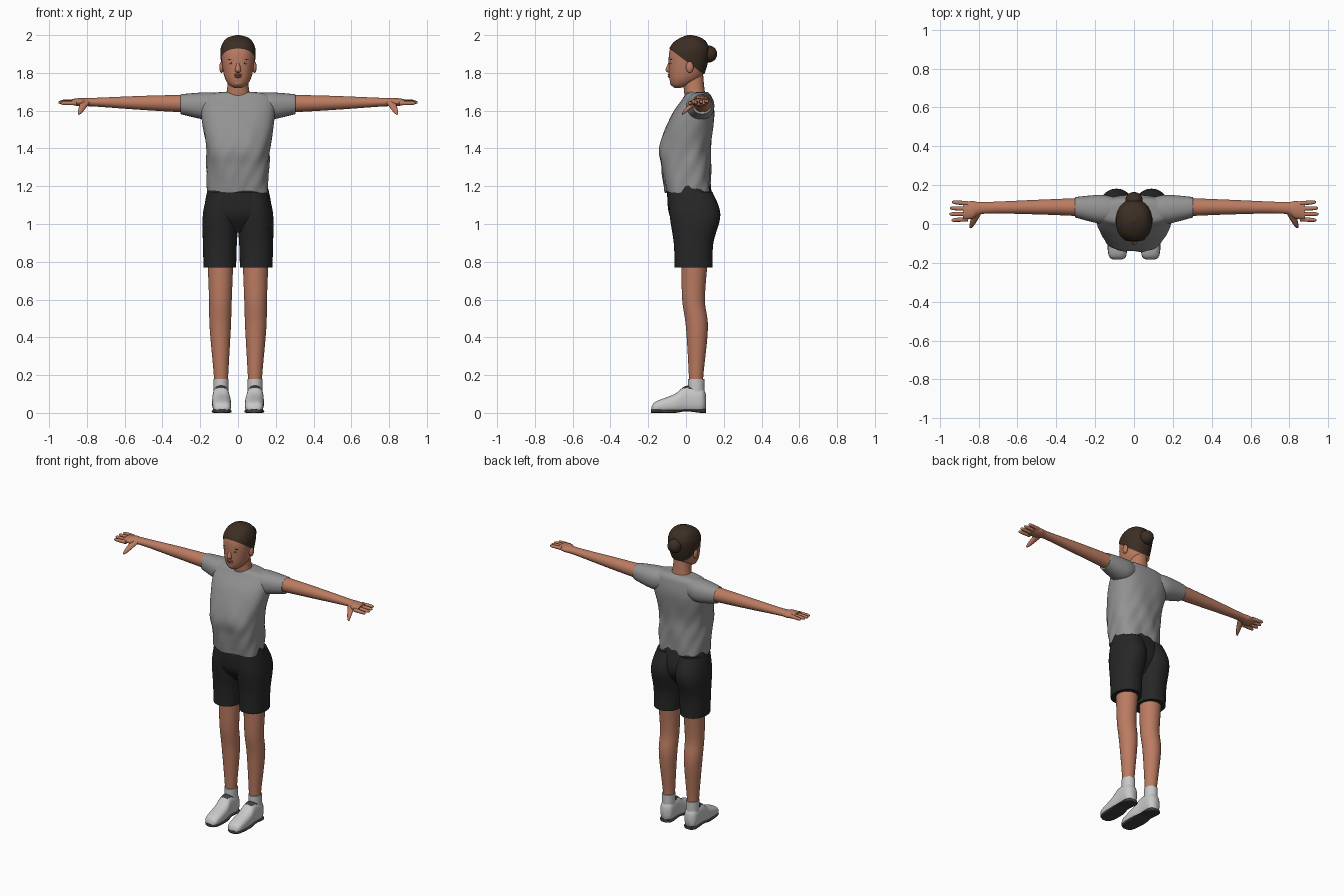
import bpy, bmesh, math
from mathutils import Vector

if "Cube" in bpy.data.objects:
    bpy.data.objects.remove(bpy.data.objects["Cube"], do_unlink=True)


def material(name, red, green, blue):
    mat = bpy.data.materials.new(name)
    mat.use_nodes = True
    mat.diffuse_color = (red, green, blue, 1)
    shader = mat.node_tree.nodes["Principled BSDF"]
    shader.inputs["Base Color"].default_value = mat.diffuse_color
    shader.inputs["Roughness"].default_value = .8
    return mat


SKIN = material("skin", red=.5, green=.2, blue=.12)
LIPS = material("lips", red=.4, green=.13, blue=.09)
HAIR = material("hair_brown", red=.045, green=.027, blue=.017)
SHIRT = material("shirt_grey", red=.29, green=.29, blue=.29)
SHORTS = material("shorts_black", red=.02, green=.02, blue=.02)
WHITE = material("shoe_white", red=.58, green=.58, blue=.58)
DARK = material("sole_dark", red=.05, green=.05, blue=.05)
EYE = material("eye_white", red=.5, green=.45, blue=.4)


def finish(name, bm, materials, mirror=False):
    """Turn a bmesh into a smooth shaded object, doubled across x if paired."""
    bmesh.ops.recalc_face_normals(bm, faces=bm.faces)
    mesh = bpy.data.meshes.new(name)
    bm.to_mesh(mesh)
    bm.free()
    for mat in materials:
        mesh.materials.append(mat)
    for face in mesh.polygons:
        face.use_smooth = True
    mesh.set_sharp_from_angle(angle=math.radians(60))
    part = bpy.data.objects.new(name, mesh)
    bpy.context.scene.collection.objects.link(part)
    if mirror:
        part.modifiers.new("mirror", "MIRROR").use_mirror_merge = False


def spline(rows, steps):
    """Smooth Catmull-Rom interpolation between sections."""
    padded = [rows[0], *rows, rows[-1]]
    for quad in zip(padded, padded[1:], padded[2:], padded[3:]):
        for step in range(steps):
            t = step / steps
            yield [b + t / 2 * (c - a + t * (2*a - 5*b + 4*c - d + t * (3*b - 3*c + d - a)))
                   for a, b, c, d in zip(*quad)]
    yield rows[-1]


def upright(z, half, front, back, x=0):
    """Horizontal section at height z."""
    return z, x - half, x + half, front, back


def sideways(x, y, z, depth, height):
    """Section across a part that runs along x."""
    return x, y - depth / 2, y + depth / 2, z - height / 2, z + height / 2


def lengthwise(y, x, half, low, high):
    """Section across a part that runs along y."""
    return y, x - half, x + half, low, high


def loft_mesh(rows, axis, power=2.2, sides=40, steps=6):
    bm = bmesh.new()
    rings = []
    for place, low_a, high_a, low_b, high_b in spline(rows, steps):
        ring = []
        for side in range(sides):
            turn = math.tau * side / sides
            point = []
            for wave, low, high in ((math.cos(turn), low_a, high_a),
                                    (math.sin(turn), low_b, high_b)):
                bulge = math.copysign(abs(wave) ** (2 / power), wave)
                point.append((low + high + (high - low) * bulge) / 2)
            point.insert(axis, place)
            ring.append(bm.verts.new(point))
        rings.append(ring)
    for lower, upper in zip(rings, rings[1:]):
        for side in range(sides):
            bm.faces.new((lower[side - 1], lower[side], upper[side], upper[side - 1]))
    bm.faces.new(rings[0])
    bm.faces.new(rings[-1])
    return bm


def loft(name, mat, rows, axis=2, mirror=False, **shape):
    finish(name, loft_mesh(rows, axis, **shape), [mat], mirror)


def ball(name, mat, centre, radii, mirror=False):
    bm = bmesh.new()
    bmesh.ops.create_uvsphere(bm, u_segments=20, v_segments=12, radius=1)
    bmesh.ops.scale(bm, vec=radii, verts=bm.verts)
    bmesh.ops.translate(bm, vec=centre, verts=bm.verts)
    finish(name, bm, [mat], mirror)


# Head and neck
skull = [
    upright(z=1.72, half=.02, front=-.06, back=-.03),
    upright(z=1.74, half=.05, front=-.08, back=.03),
    upright(z=1.79, half=.075, front=-.09, back=.09),
    upright(z=1.9, half=.09, front=-.09, back=.12),
    upright(z=1.95, half=.08, front=-.07, back=.11),
    upright(z=1.98, half=.055, front=-.03, back=.08),
    upright(z=1.995, half=.01, front=.01, back=.03),
]
loft("head", SKIN, skull)
loft("neck", SKIN, [
    upright(z=1.64, half=.08, front=0, back=.12),
    upright(z=1.7, half=.06, front=-.01, back=.1),
    upright(z=1.8, half=.05, front=-.02, back=.09),
])

# Hair cap, trimmed along a sloping hairline, and a bun
bm = loft_mesh(skull, axis=2)
middle = Vector((0, .01, 1.86))
for vert in bm.verts:
    vert.co = middle.lerp(vert.co, 1.04)
bmesh.ops.bisect_plane(bm, geom=[*bm.verts, *bm.edges, *bm.faces],
                       plane_co=(0, -.09, 1.93), plane_no=(0, .6, .8), clear_inner=True)
finish("hair", bm, [HAIR])
ball("hair_bun", HAIR, centre=(0, .12, 1.9), radii=(.045, .045, .045))

# Face
loft("nose", SKIN, [
    upright(z=1.8, half=.01, front=-.09, back=-.07),
    upright(z=1.815, half=.016, front=-.108, back=-.07),
    upright(z=1.86, half=.006, front=-.09, back=-.07),
], sides=16)
for name, height in (("upper_lip", 1.79), ("lower_lip", 1.78)):
    ball(name, LIPS, centre=(0, -.088, height), radii=(.02, .009, .006))
ball("chin", SKIN, centre=(0, -.07, 1.75), radii=(.026, .015, .02))
ball("eyes", EYE, centre=(.034, -.079, 1.852), radii=(.014, .006, .006), mirror=True)
ball("irises", DARK, centre=(.034, -.083, 1.852), radii=(.006, .004, .006), mirror=True)
ball("brows", HAIR, centre=(.036, -.079, 1.872), radii=(.02, .006, .003), mirror=True)
ball("ears", SKIN, centre=(.087, .02, 1.83), radii=(.012, .02, .03), mirror=True)

# Shirt body, with soft folds that fade towards the shoulders
bm = loft_mesh([
    upright(z=1.17, half=.16, front=-.11, back=.13),
    upright(z=1.3, half=.165, front=-.13, back=.13),
    upright(z=1.41, half=.17, front=-.14, back=.13),
    upright(z=1.57, half=.195, front=-.08, back=.15),
    upright(z=1.66, half=.19, front=-.02, back=.14),
    upright(z=1.69, half=.15, front=0, back=.125),
    upright(z=1.7, half=.07, front=.02, back=.11),
], axis=2, power=2.5, sides=64, steps=8)
for vert in bm.verts:
    turn = math.atan2(vert.co.y, vert.co.x)
    height = vert.co.z
    fade = max(0, min(1, (1.6 - height) * 4))
    fold = math.sin(5 * turn + 14 * height) + .7 * math.sin(11 * turn - 38 * height)
    vert.co += vert.co.to_2d().normalized().to_3d() * fade * fold * .0035
    if height < 1.2:
        vert.co.z += math.sin(4 * turn) * .006
finish("shirt_body", bm, [SHIRT])
loft("shirt_sleeves", SHIRT, [
    sideways(x=.08, y=.075, z=1.635, depth=.11, height=.11),
    sideways(x=.16, y=.075, z=1.625, depth=.15, height=.145),
    sideways(x=.29, y=.085, z=1.633, depth=.11, height=.11),
    sideways(x=.3, y=.085, z=1.633, depth=.1, height=.1),
], axis=0, mirror=True)

# Arms and hands
loft("arms", SKIN, [
    sideways(x=.2, y=.087, z=1.636, depth=.1, height=.1),
    sideways(x=.5, y=.087, z=1.641, depth=.075, height=.075),
    sideways(x=.77, y=.083, z=1.645, depth=.06, height=.045),
    sideways(x=.83, y=.073, z=1.645, depth=.09, height=.046),
    sideways(x=.88, y=.068, z=1.646, depth=.09, height=.03),
], axis=0, mirror=True, power=2)
for index, name in enumerate(("index", "middle", "ring", "little")):
    root = .025 + .027 * index
    reach = .1 - .011 * abs(index - 1.4)
    loft(name + "_fingers", SKIN, [
        sideways(x=.855 + reach * along, y=root + (root - .06) * along * .15,
                 z=1.64 + .003 * index, depth=thick, height=thick)
        for along, thick in ((0, .024), (.75, .02), (.95, .013), (1, .004))
    ], axis=0, mirror=True, sides=14)
loft("thumbs", SKIN, [
    lengthwise(y=.055, x=.81, half=.025, low=1.63, high=1.66),
    lengthwise(y=0, x=.832, half=.014, low=1.59, high=1.615),
    lengthwise(y=-.02, x=.842, half=.006, low=1.578, high=1.59),
], axis=1, mirror=True, sides=16)

# Shorts
loft("shorts_pelvis", SHORTS, [
    upright(z=.955, half=.06, front=-.02, back=.09),
    upright(z=1.03, half=.175, front=-.08, back=.145),
    upright(z=1.1, half=.177, front=-.097, back=.155),
    upright(z=1.21, half=.155, front=-.1, back=.125),
])
loft("shorts_legs", SHORTS, [
    upright(z=.77, x=.096, half=.086, front=-.06, back=.14),
    upright(z=.9, x=.096, half=.09, front=-.065, back=.145),
    upright(z=1.05, x=.09, half=.096, front=-.087, back=.182),
    upright(z=1.17, x=.08, half=.08, front=-.09, back=.14),
], mirror=True)

# Legs and socks
loft("legs", SKIN, [
    upright(z=.8, x=.093, half=.068, front=-.025, back=.115),
    upright(z=.6, x=.093, half=.06, front=-.02, back=.1),
    upright(z=.45, x=.094, half=.056, front=0, back=.116),
    upright(z=.2, x=.09, half=.038, front=.015, back=.092),
    upright(z=.13, x=.09, half=.036, front=.015, back=.092),
], mirror=True, power=2)
loft("socks", WHITE, [
    upright(z=height, x=.09, half=.04, front=.01, back=.098) for height in (.1, .18)
], mirror=True, power=2)

# Shoes: white upper with a dark ankle trim
bm = loft_mesh([
    lengthwise(y=-.183, x=.085, half=.02, low=.01, high=.03),
    lengthwise(y=-.16, x=.085, half=.045, low=0, high=.06),
    lengthwise(y=-.06, x=.087, half=.05, low=0, high=.1),
    lengthwise(y=0, x=.09, half=.045, low=0, high=.143),
    lengthwise(y=.08, x=.09, half=.043, low=0, high=.135),
    lengthwise(y=.105, x=.09, half=.02, low=.02, high=.1),
], axis=1, power=2.5)
for face in bm.faces:
    face.material_index = int(face.calc_center_median().z > .13)
for vert in bm.verts:
    vert.co.z = max(vert.co.z, .01)
finish("shoes", bm, [WHITE, DARK], mirror=True)

# Dark soles, raised under the arch
loft("soles", DARK, [
    lengthwise(y=-.184, x=.085, half=.02, low=0, high=.02),
    lengthwise(y=-.16, x=.085, half=.046, low=0, high=.02),
    lengthwise(y=-.06, x=.087, half=.052, low=0, high=.016),
    lengthwise(y=0, x=.09, half=.045, low=.008, high=.018),
    lengthwise(y=.08, x=.09, half=.044, low=0, high=.02),
    lengthwise(y=.106, x=.09, half=.025, low=0, high=.02),
], axis=1, mirror=True, power=4)
